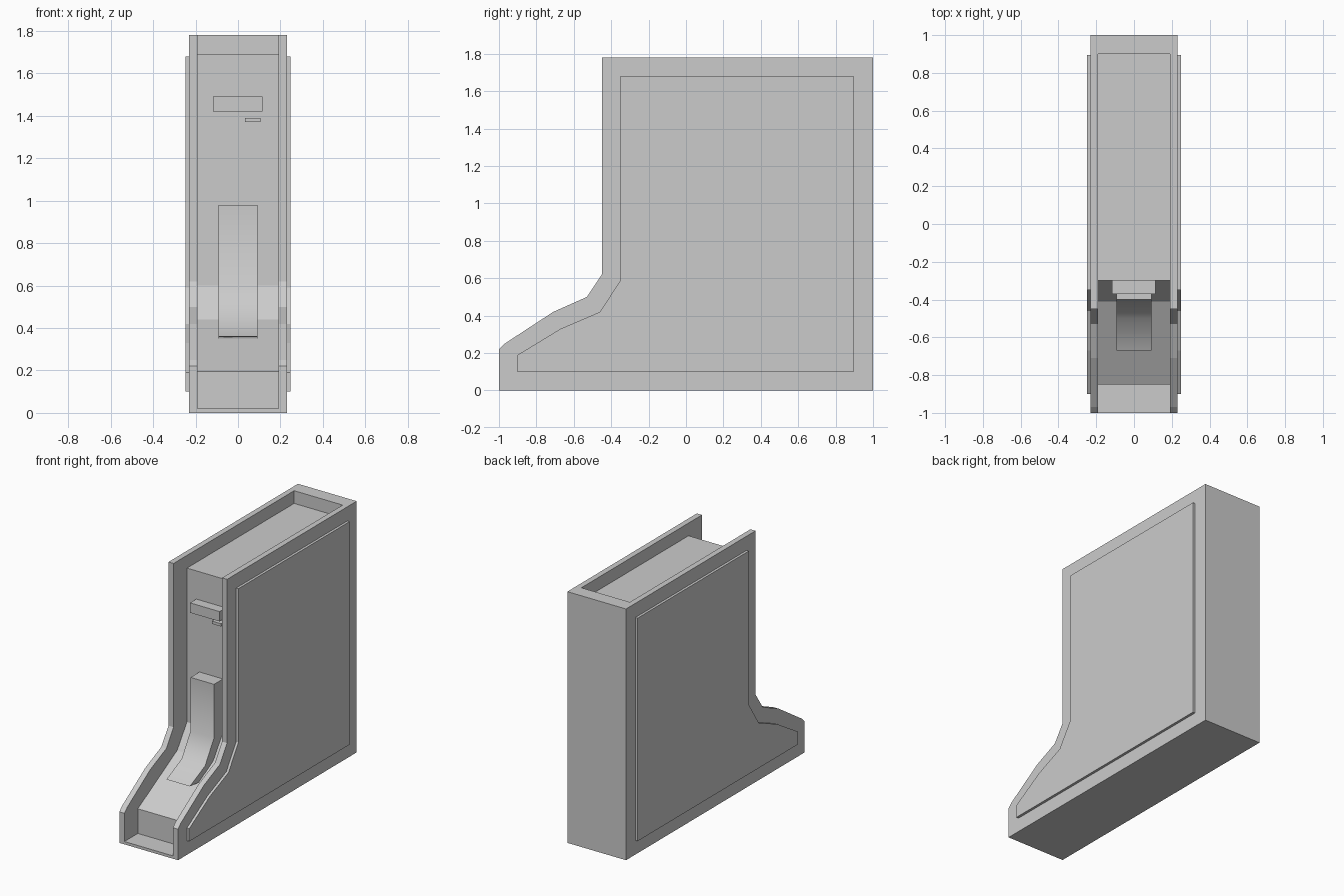
import bpy, bmesh
from math import radians

if "Cube" in bpy.data.objects:
    bpy.data.objects.remove(bpy.data.objects["Cube"])


def prism(name, profile, x0, x1):
    """Extrude a (y, z) side profile from x0 to x1."""
    bm = bmesh.new()
    face = bm.faces.new([bm.verts.new((x0, y, z)) for y, z in profile])
    ext = bmesh.ops.extrude_face_region(bm, geom=[face])
    verts = [g for g in ext["geom"] if isinstance(g, bmesh.types.BMVert)]
    bmesh.ops.translate(bm, vec=(x1 - x0, 0, 0), verts=verts)
    bmesh.ops.recalc_face_normals(bm, faces=bm.faces)
    mesh = bpy.data.meshes.new(name)
    bm.to_mesh(mesh)
    bm.free()
    obj = bpy.data.objects.new(name, mesh)
    bpy.context.collection.objects.link(obj)
    return obj


def block(name, x0, x1, y0, y1, z0, z1):
    return prism(name, [(y0, z0), (y1, z0), (y1, z1), (y0, z1)], x0, x1)


# Casing: full side silhouette
casing = prism("casing", [(-1, 0), (1, 0), (1, 1.78), (-.45, 1.78), (-.45, .62),
                          (-.53, .5), (-.71, .42), (-.97, .25), (-1, .22)], -.23, .23)

# Recess between the side walls, leaving the inner core and a thin floor
cutter = prism("recess_cutter", [(-1.1, .02), (-.85, .02), (-.85, .195), (-.41, .44),
                                 (-.3, .6), (-.3, 1.69), (.9, 1.69), (.9, 1.9),
                                 (-1.1, 1.9)], -.19, .19)
cutter.hide_render = True
cutter.hide_set(True)
cut = casing.modifiers.new("recess", "BOOLEAN")
cut.operation = "DIFFERENCE"
cut.solver = "EXACT"
cut.object = cutter

# Raised side panels
panel = [(-.9, .1), (.895, .1), (.895, 1.68), (-.35, 1.68), (-.35, .59),
         (-.46, .42), (-.67, .33), (-.9, .19)]
for side, name in ((-1, "left_panel"), (1, "right_panel")):
    prism(name, panel, side * .23, side * .248)

# Curved tongue on the front of the core
tongue = prism("tongue", [(-.3, .98), (-.4, .98), (-.4, .6), (-.5, .44), (-.67, .36),
                          (-.57, .35), (-.41, .44), (-.3, .6)], -.092, .092)
bpy.context.view_layer.objects.active = tongue
tongue.select_set(True)
bpy.ops.object.shade_smooth_by_angle(angle=radians(40))

# Slot bar and small button
block("slot_bar", -.117, .115, -.37, -.3, 1.42, 1.49)
block("small_button", .033, .105, -.34, -.3, 1.37, 1.39)
